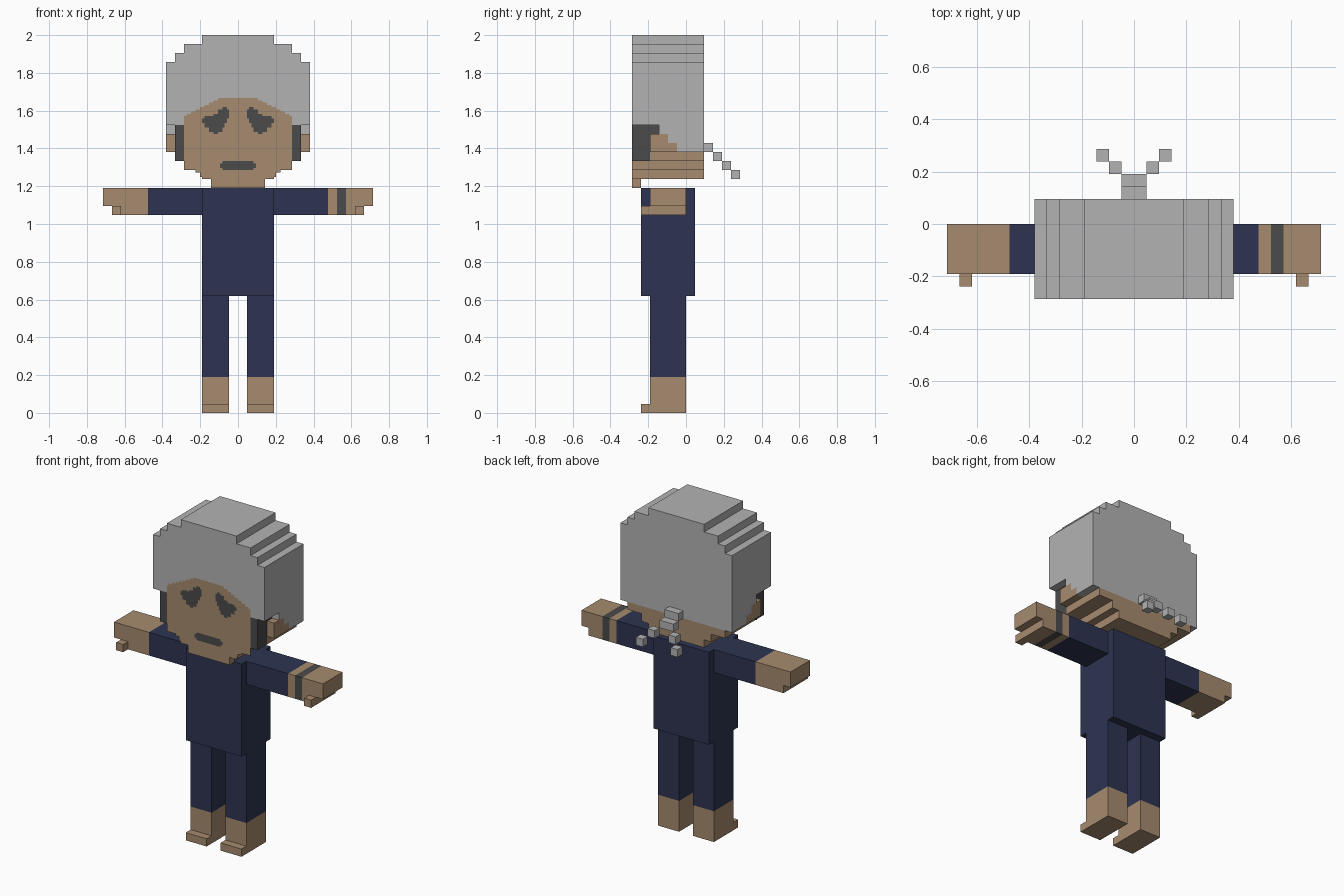
import bpy, bmesh

if "Cube" in bpy.data.objects:
    bpy.data.objects.remove(bpy.data.objects["Cube"])

U = 1 / 21  # size of one block


def material(name, rgb):
    m = bpy.data.materials.new(name)
    m.diffuse_color = (*rgb, 1)
    m.use_nodes = True
    m.node_tree.nodes["Principled BSDF"].inputs["Base Color"].default_value = m.diffuse_color
    return m


SKIN = material("skin tan", (0.385, 0.258, 0.158))
GREY = material("hair grey", (0.450, 0.450, 0.450))
DARK = material("charcoal", (0.069, 0.069, 0.069))
NAVY = material("navy cloth", (0.026, 0.034, 0.082))


def finish(name, bm, mats):
    me = bpy.data.meshes.new(name)
    bm.to_mesh(me)
    bm.free()
    for m in mats:
        me.materials.append(m)
    ob = bpy.data.objects.new(name, me)
    bpy.context.collection.objects.link(ob)
    return ob


def prism(name, pts, axis, lo, hi, mat):
    """Extrude an outline along x (outline in y,z) or along y (outline in x,z)."""
    bm = bmesh.new()
    place = (lambda a, b: (lo * U, a * U, b * U)) if axis == "x" else (lambda a, b: (a * U, lo * U, b * U))
    face = bm.faces.new([bm.verts.new(place(a, b)) for a, b in pts])
    new = bmesh.ops.extrude_face_region(bm, geom=[face])["geom"]
    d = (hi - lo) * U
    bmesh.ops.translate(bm, verts=[g for g in new if isinstance(g, bmesh.types.BMVert)],
                        vec=(d, 0, 0) if axis == "x" else (0, d, 0))
    bmesh.ops.recalc_face_normals(bm, faces=bm.faces)
    return finish(name, bm, [mat])


def box(name, x, y, z, mat):
    pts = [(x[0], z[0]), (x[1], z[0]), (x[1], z[1]), (x[0], z[1])]
    return prism(name, pts, "y", y[0], y[1], mat)


def flip(s, r):
    return tuple(sorted((s * r[0], s * r[1])))


# torso
box("torso", (-4, 4), (-5, 1), (13, 25), NAVY)

for s, side in ((-1, "right"), (1, "left")):
    # legs and feet
    box(side + "_leg", flip(s, (1, 4)), (-4, 0), (4, 13), NAVY)
    prism(side + "_foot", [(-5, 0), (0, 0), (0, 4), (-4, 4), (-4, 1), (-5, 1)],
          "x", *flip(s, (1, 4)), SKIN)
    # sleeves, hands and thumbs
    box(side + "_sleeve", flip(s, (4, 10)), (-4, 0), (22, 25), NAVY)
    wrist = 12 if s > 0 else 10
    hand = [(wrist, 22), (14, 22), (14, 23), (15, 23), (15, 25), (wrist, 25)]
    prism(side + "_hand", [(s * a, b) for a, b in hand], "y", -4, 0, SKIN)
    box(side + "_thumb", flip(s, (13, 14)), (-5, -4), (22, 23), SKIN)
    # sideburns, ears and stepped hair behind the ears
    prism(side + "_sideburn", [(-6, 28), (-4, 28), (-4, 31), (-3, 31), (-3, 32), (-6, 32)],
          "x", *flip(s, (6, 7)), DARK)
    prism(side + "_ear", [(-4, 29), (-1, 29), (-1, 30), (-2, 30), (-2, 31), (-4, 31)],
          "x", *flip(s, (7, 8)), SKIN)
    prism(side + "_hair_side", [(-1, 29), (2, 29), (2, 32), (-3, 32), (-3, 31), (-2, 31), (-2, 30), (-1, 30)],
          "x", *flip(s, (6, 8)), GREY)
    # loose ends of the hair tie
    for i in range(2):
        box(f"{side}_tie_end_{i}", flip(s, (1 + i, 2 + i)), (4 + i, 5 + i), (27 - i, 28 - i), GREY)

# wristband on one arm only
box("wrist", (10, 11), (-4, 0), (22, 25), SKIN)
box("wristband", (11, 12), (-4, 0), (22, 25), DARK)

# hair tie knot
for i in range(2):
    box(f"tie_knot_{i}", (-1, 1), (2 + i, 3 + i), (29 - i, 30 - i), GREY)

# hair cap: half outline mirrored
half = [(6, 29), (6, 32), (8, 32), (8, 39), (7, 39), (7, 40), (6, 40), (6, 41), (4, 41), (4, 42)]
prism("hair", half + [(-a, b) for a, b in reversed(half)], "y", -6, 2, GREY)

# jaw and chin
jaw = [(4, 26), (4, 27), (5, 27), (5, 28), (6, 28), (6, 29)]
prism("jaw", jaw + [(-a, b) for a, b in reversed(jaw)], "y", -6, 2, SKIN)
for s, side in ((-1, "right"), (1, "left")):
    box(side + "_jaw_side", flip(s, (6, 7)), (-4, 2), (28, 29), SKIN)
box("chin", (-3, 3), (-6, -5), (25, 26), SKIN)

# face pattern, left half mirrored: g = open, s = skin, d = eyes and mouth
rows = [r + r[::-1] for r in ("gggggg", "gggsss", "gsssds", "ssddds", "sssdss",
                              "ssssss", "ssssss", "ssssss", "ssssdd", "ggssss")]


def refine(g):
    """Double the grid while rounding the corners of each patch."""
    h, w = len(g), len(g[0])
    out = [[None] * (2 * w) for _ in range(2 * h)]
    for j in range(h):
        for i in range(w):
            p = g[j][i]
            up, dn = g[max(j - 1, 0)][i], g[min(j + 1, h - 1)][i]
            lf, rt = g[j][max(i - 1, 0)], g[j][min(i + 1, w - 1)]
            out[2 * j][2 * i] = up if lf == up and lf != dn and up != rt else p
            out[2 * j][2 * i + 1] = up if up == rt and up != lf and rt != dn else p
            out[2 * j + 1][2 * i] = lf if dn == lf and dn != rt and lf != up else p
            out[2 * j + 1][2 * i + 1] = rt if rt == dn and rt != up and dn != lf else p
    return out


grid = refine(refine(rows))
bm = bmesh.new()
q, y = U / 4, -6 * U - 0.002
for j, row in enumerate(grid):
    i = 0
    while i < len(row):
        k = i
        while k < len(row) and row[k] == row[i]:
            k += 1
        if row[i] != "g":
            x0, x1 = -6 * U + i * q, -6 * U + k * q
            z1 = 36 * U - j * q
            f = bm.faces.new([bm.verts.new(c) for c in
                              ((x0, y, z1 - q), (x1, y, z1 - q), (x1, y, z1), (x0, y, z1))])
            f.material_index = 1 if row[i] == "d" else 0
        i = k
finish("face", bm, [SKIN, DARK])
